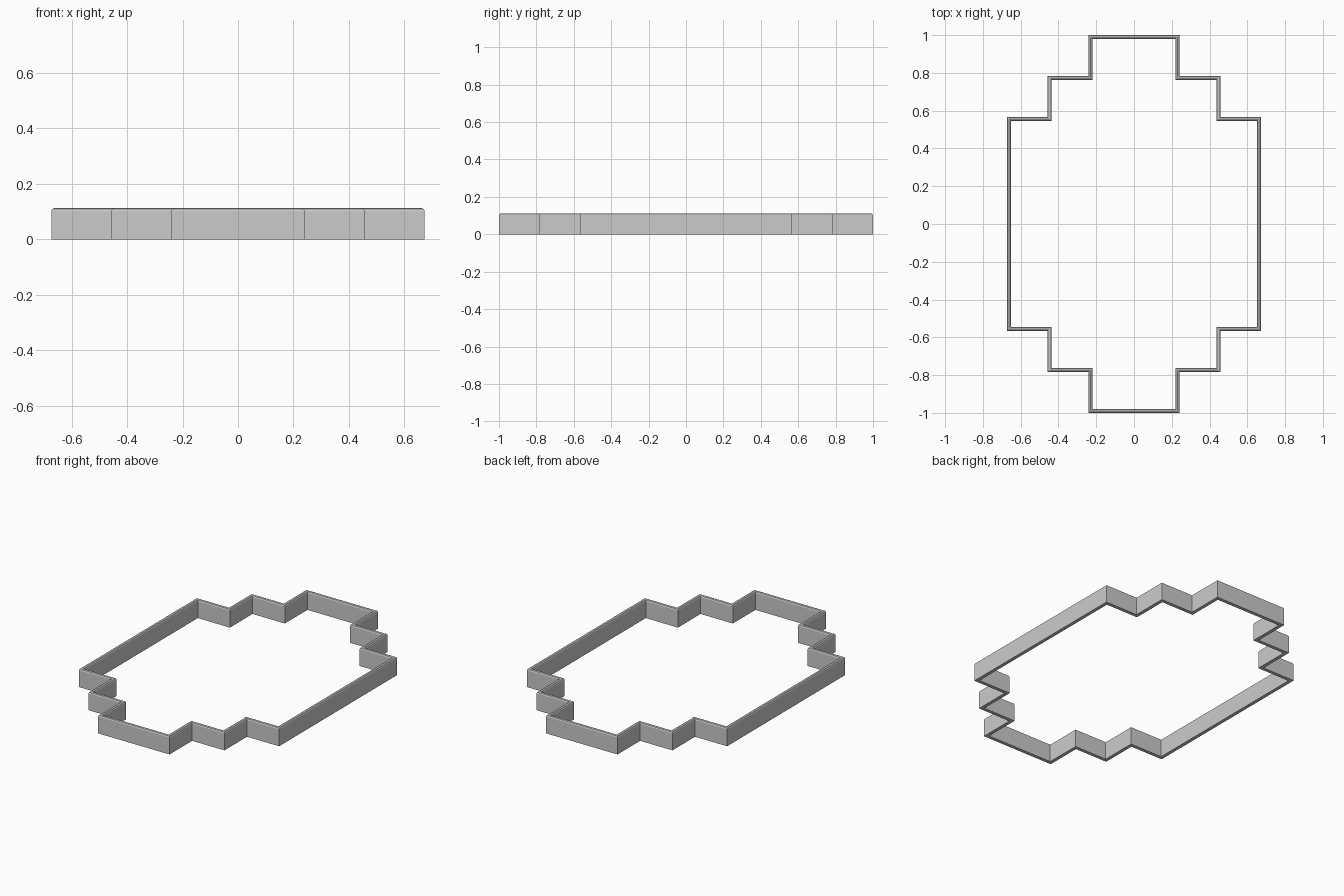
import bpy
import bmesh

if "Cube" in bpy.data.objects:
    bpy.data.objects.remove(bpy.data.objects["Cube"])

H, T, R = 0.112, 0.021, 0.010  # height, wall thickness, top edge rounding

# One quarter of the stepped outline; the rest is mirrored
quarter = [(0.673, 0.566), (0.457, 0.566), (0.457, 0.783), (0.24, 0.783), (0.24, 1.0)]

# Wall cross-section: (inset from the outer face, height)
k = 0.29 * R
section = [(0, 0), (0, H - R), (k, H - k), (R, H),
           (T - R, H), (T - k, H - k), (T, H - R), (T, 0)]


def outline(inset):
    q = [(x - inset, y - inset) for x, y in quarter]
    left = [(-x, y) for x, y in reversed(q)]
    top = q + left
    return top + [(-x, -y) for x, y in top]


# Sweep the section round the outline with mitred corners
bm = bmesh.new()
rings = [[bm.verts.new((x, y, z)) for x, y in outline(d)] for d, z in section]
n = len(rings[0])
for i, ring in enumerate(rings):
    nxt = rings[(i + 1) % len(rings)]
    for j in range(n):
        m = (j + 1) % n
        bm.faces.new((ring[j], ring[m], nxt[m], nxt[j]))
bmesh.ops.recalc_face_normals(bm, faces=bm.faces)

mesh = bpy.data.meshes.new("stepped_wall_frame")
bm.to_mesh(mesh)
bm.free()
frame = bpy.data.objects.new("stepped_wall_frame", mesh)
bpy.context.collection.objects.link(frame)
